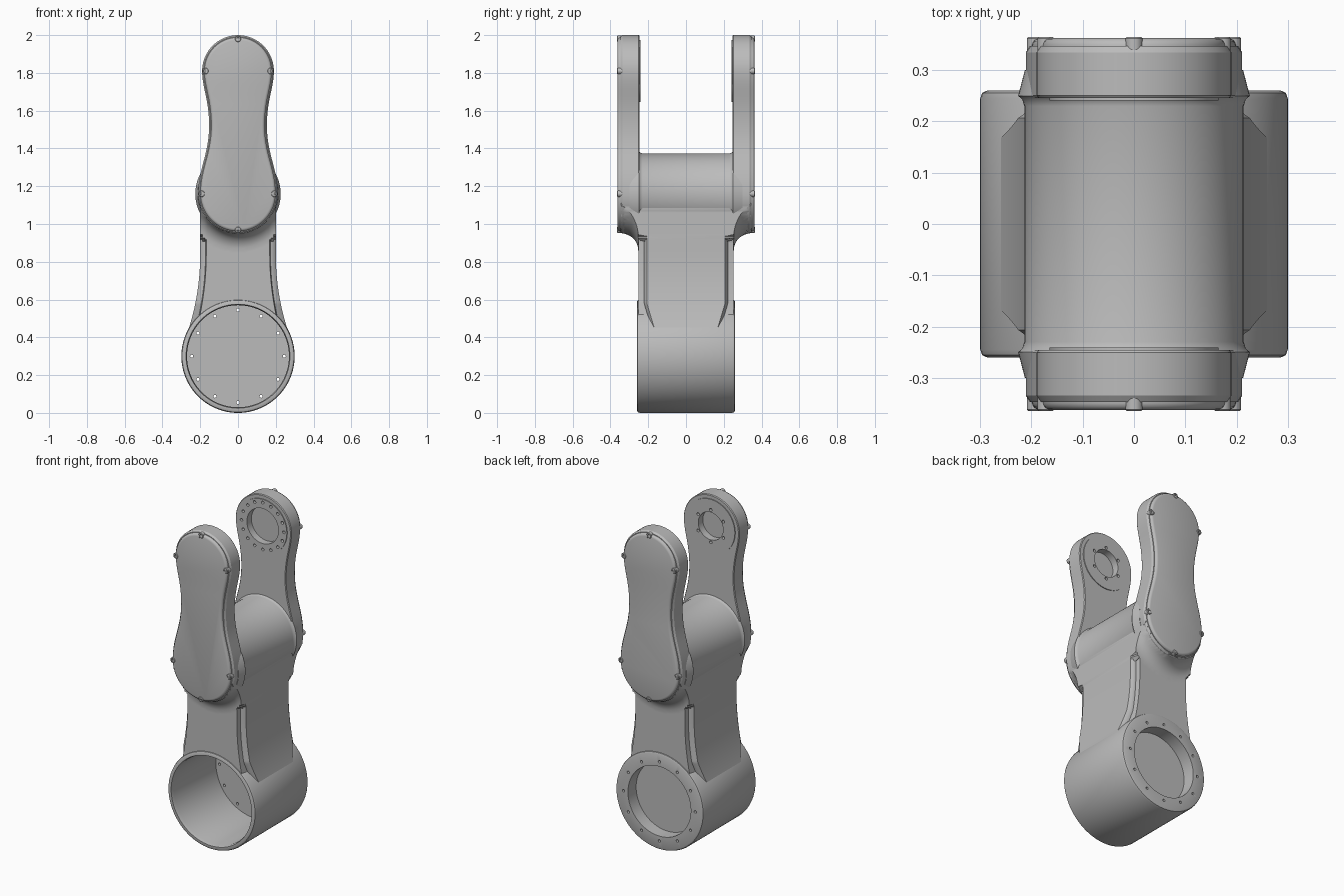
import bpy, bmesh, math
from mathutils import Vector
from mathutils.geometry import interpolate_bezier

cube = bpy.data.objects.get("Cube")
if cube:
    bpy.data.objects.remove(cube, do_unlink=True)

GREY = (0.5, 0.5, 0.5, 1)
metal = bpy.data.materials.new("light_grey_metal")
metal.use_nodes = True
metal.diffuse_color = GREY
metal.node_tree.nodes["Principled BSDF"].inputs["Base Color"].default_value = GREY

RING_Z, HUB_Z, TIP_Z = 0.3, 1.16, 1.81


def skin(bm, rings):
    """Join equal-length rings of points into a capped solid."""
    rows = [[bm.verts.new(p) for p in ring] for ring in rings]
    n = len(rows[0])
    for a, b in zip(rows, rows[1:]):
        for i in range(n):
            j = (i + 1) % n
            bm.faces.new((a[i], a[j], b[j], b[i]))
    bm.faces.new(rows[0])
    bm.faces.new(rows[-1])


def lathe(bm, profile, x, z, steps=72):
    """Revolve (radius, y) pairs about an axis along y."""
    turn = [2 * math.pi * i / steps for i in range(steps)]
    skin(bm, [[(x + r * math.sin(a), y, z + r * math.cos(a)) for a in turn]
              for r, y in profile])


def finish(name, bm):
    bmesh.ops.recalc_face_normals(bm, faces=bm.faces)
    mesh = bpy.data.meshes.new(name)
    bm.to_mesh(mesh)
    bm.free()
    mesh.materials.append(metal)
    obj = bpy.data.objects.new(name, mesh)
    bpy.context.collection.objects.link(obj)
    return obj


def activate(obj):
    bpy.ops.object.select_all(action='DESELECT')
    obj.select_set(True)
    bpy.context.view_layer.objects.active = obj


def smooth(obj):
    activate(obj)
    bpy.ops.object.shade_smooth_by_angle(angle=math.radians(32))


def bevel(obj, width):
    mod = obj.modifiers.new("edge_round", 'BEVEL')
    mod.width, mod.segments = width, 3
    mod.limit_method, mod.angle_limit = 'ANGLE', math.radians(50)
    activate(obj)
    bpy.ops.object.modifier_apply(modifier=mod.name)


def cut(obj, cutter):
    cutter.hide_render = True
    mod = obj.modifiers.new("cut", 'BOOLEAN')
    mod.operation, mod.object, mod.solver = 'DIFFERENCE', cutter, 'EXACT'
    activate(obj)
    bpy.ops.object.modifier_apply(modifier=mod.name)


def hole_cutter(z, count, circle, radius, y0, y1):
    """A circle of small round pins."""
    bm = bmesh.new()
    for i in range(count):
        a = 2 * math.pi * i / count
        lathe(bm, [(radius, y0), (radius, y1)],
              circle * math.sin(a), z + circle * math.cos(a), 12)
    return finish("bolt_hole_cutter", bm)


def bore_cutter(z, radius, y0, y1):
    bm = bmesh.new()
    lathe(bm, [(radius, y0), (radius, y1)], 0, z)
    return finish("bore_cutter", bm)


def discard(*objs):
    for o in objs:
        bpy.data.objects.remove(o, do_unlink=True)


# Base ring: open deep bore at the front, flanged recess at the back
bm = bmesh.new()
lathe(bm, [(0.27, 0.17), (0.27, -0.24), (0.275, -0.26), (0.287, -0.26),
           (0.296, -0.256), (0.3, -0.245), (0.3, 0.245), (0.296, 0.256),
           (0.287, 0.26), (0.215, 0.26), (0.215, 0.18)], 0, RING_Z, 96)
base_ring = finish("base_ring", bm)
pins = hole_cutter(RING_Z, 12, 0.245, 0.008, 0.15, 0.28)
cut(base_ring, pins)
discard(pins)
smooth(base_ring)

# Neck: tapered block with stepped edges, flaring into the hub
neck_edge = [(0.298, 0.33), (0.235, 0.58), (0.205, 0.7), (0.2, 0.9), (0.2, 1.16)]


def neck_half_width(z):
    if z > 0.85:
        return 0.2
    t = (0.85 - z) / 0.5
    return 0.2 + 0.095 * t ** 2.1


def neck_depth(u, x, z):
    edge = 0.222 - 0.045 * min(max((0.58 - z) / 0.15, 0), 1)
    u = abs(u)
    d = 0.252 if u < 0.85 else edge - 0.015 * ((u - 0.86) / 0.14) ** 2
    r = math.hypot(x, z - HUB_Z)
    if r < 0.3:
        d = max(d, 0.343 - math.sqrt(max(0.09 ** 2 - (0.3 - max(r, 0.21)) ** 2, 0)))
    return d


across = sorted([i / 16 for i in range(-16, 17)] + [-0.86, -0.84, 0.84, 0.86])
rings = []
for k in range(91):
    z = 0.35 + (HUB_Z - 0.35) * k / 90
    w = neck_half_width(z)
    front = [(u * w, -neck_depth(u, u * w, z), z) for u in across]
    rings.append(front + [(x, -y, z) for x, y, z in reversed(front)])
bm = bmesh.new()
skin(bm, rings)
neck = finish("neck", bm)
bore = bore_cutter(RING_Z, 0.285, -0.4, 0.4)
cut(neck, bore)
discard(bore)
smooth(neck)

# Hub: cross tube joining the two arms
bm = bmesh.new()
lathe(bm, [(0.213, -0.3), (0.226, -0.25), (0.218, -0.243), (0.214, -0.23),
           (0.214, 0.23), (0.218, 0.243), (0.226, 0.25), (0.213, 0.3)], 0, HUB_Z, 96)
smooth(finish("hub_tube", bm))


def arm_outline(inset):
    """Waisted outline with a round end at the hub and at the tip."""
    lo, mid, hi = 0.211 - inset, 0.153 - inset, 0.19 - inset
    v = lambda x, z: Vector((x, z, 0))
    side = interpolate_bezier(v(lo, HUB_Z), v(lo, 1.29), v(mid, 1.37), v(mid, 1.52), 16)
    side += interpolate_bezier(v(mid, 1.52), v(mid, 1.66), v(hi, 1.72), v(hi, TIP_Z), 16)[1:]
    right = [(p.x, p.y) for p in side]
    arc = [math.pi * i / 36 for i in range(1, 36)]
    top = [(hi * math.cos(a), TIP_Z + hi * math.sin(a)) for a in arc]
    bottom = [(-lo * math.cos(a), HUB_Z - lo * math.sin(a)) for a in arc]
    return right + top + [(-x, z) for x, z in reversed(right)] + bottom


def arm_layers(name, layers):
    """Stack outlines given as (inset, y)."""
    bm = bmesh.new()
    skin(bm, [[(x, y, z) for x, z in arm_outline(inset)] for inset, y in layers])
    return finish(name, bm)


# Arms with bearing bosses, covers and screws; front is -y
for s, side, bore_r, count, circle in ((-1, "front", 0.085, 6, 0.1),
                                       (1, "back", 0.108, 16, 0.145)):
    arm = arm_layers(side + "_arm", [(0.004, s * 0.246), (0, s * 0.251),
                                     (0, s * 0.335), (0.008, s * 0.347)])
    bm = bmesh.new()
    lathe(bm, [(0.165, s * 0.241), (0.165, s * 0.25)], 0, TIP_Z)
    boss = finish(side + "_bearing_boss", bm)
    bore = bore_cutter(TIP_Z, bore_r, s * 0.22, s * 0.285)
    pins = hole_cutter(TIP_Z, count, circle, 0.009, s * 0.22, s * 0.27)
    for part in (arm, boss):
        cut(part, bore)
        cut(part, pins)
        smooth(part)
    discard(bore, pins)

    cover = arm_layers(side + "_cover", [(0.012, s * 0.34), (0.012, s * 0.35),
                                         (0.015, s * 0.357), (0.02, s * 0.361),
                                         (0.027, s * 0.363)])
    smooth(cover)

    bm = bmesh.new()
    for x, z in ((0, 1.98), (-0.172, TIP_Z), (0.172, TIP_Z),
                 (-0.192, HUB_Z), (0.192, HUB_Z), (0, 0.969)):
        lathe(bm, [(0.017, s * 0.335), (0.017, s * 0.362), (0.014, s * 0.365),
                   (0.008, s * 0.365), (0.008, s * 0.355)], x, z, 18)
    smooth(finish(side + "_cover_screws", bm))
